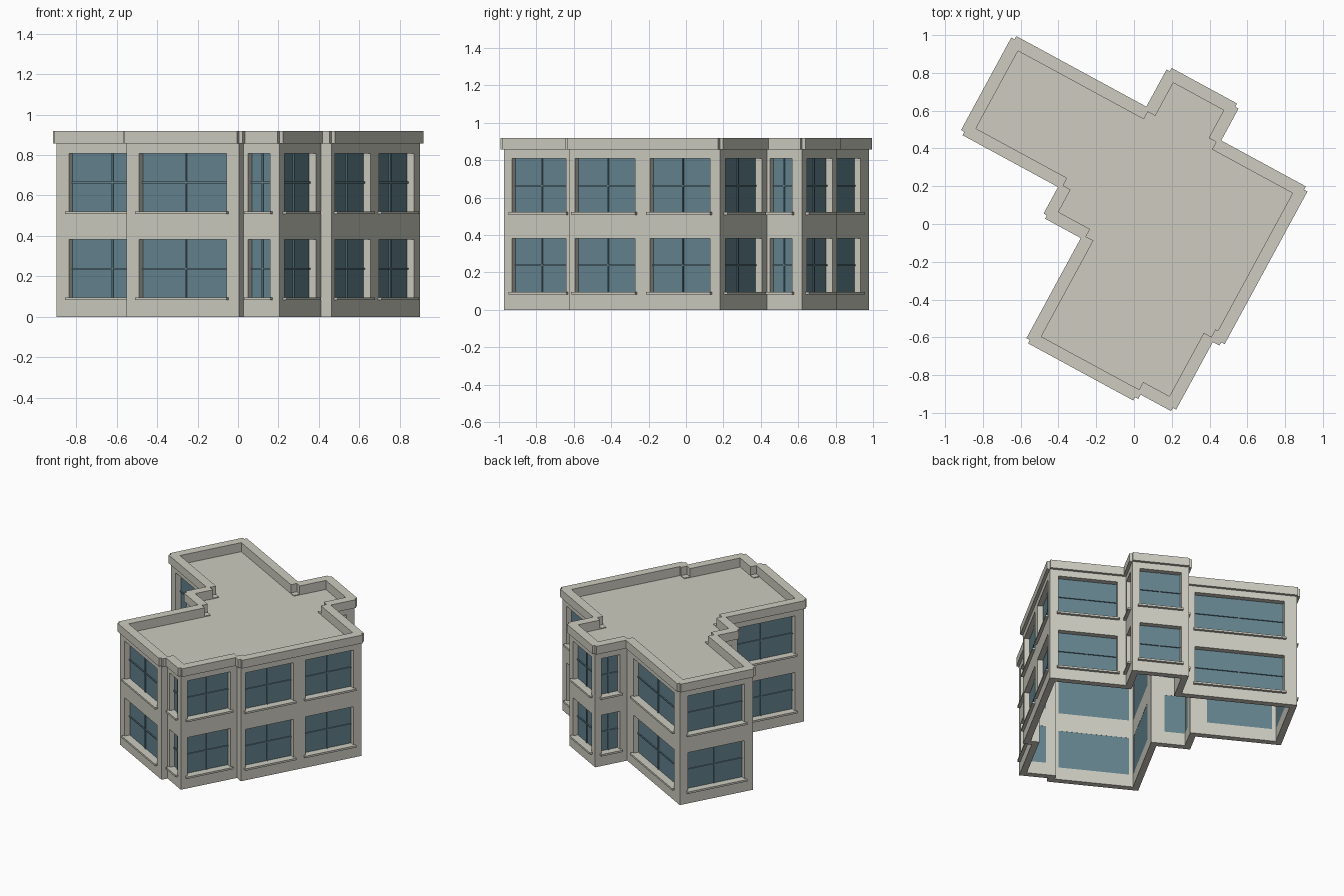
import bpy, bmesh, math
from mathutils import Vector, Matrix

old = bpy.data.objects.get("Cube")
if old:
    bpy.data.objects.remove(old, do_unlink=True)


def make_material(name, rgb):
    m = bpy.data.materials.new(name)
    m.use_nodes = True
    m.diffuse_color = (*rgb, 1)
    m.node_tree.nodes["Principled BSDF"].inputs["Base Color"].default_value = (*rgb, 1)
    return m


STONE = make_material("pale stone", (0.61, 0.60, 0.53))
GLASS = make_material("blue grey glass", (0.125, 0.225, 0.27))

TURN = Matrix.Rotation(math.radians(-28.5), 4, 'Z')
THICK, OVERHANG = 0.045, 0.02
WALL_TOP, TOP = 0.856, 0.918
STOREYS = [(0.094, 0.382), (0.52, 0.808)]

# Wall corners, clockwise, each with the windows (centre, width) of the wall that starts there
PLAN = [
    ((-1.022, 0.557), [(0.40, 0.62)]),
    ((-0.219, 0.557), [(0.125, 0.14)]),
    ((-0.219, 0.801), [(0.197, 0.288)]),
    ((0.175, 0.801), [(0.128, 0.134)]),
    ((0.175, 0.589), [(0.265, 0.41)]),
    ((0.705, 0.589), [(0.244, 0.365), (0.699, 0.365)]),
    ((0.705, -0.33), []),
    ((0.645, -0.33), [(0.2135, 0.329)]),
    ((0.645, -0.757), [(0.115, 0.124)]),
    ((0.442, -0.757), []),
    ((0.442, -0.803), [(0.317, 0.49)]),
    ((-0.192, -0.803), [(0.31, 0.48)]),
    ((-0.192, -0.18), [(0.118, 0.14)]),
    ((-0.427, -0.18), [(0.09, 0.086)]),
    ((-0.427, 0.0), [(0.298, 0.454)]),
    ((-1.022, 0.0), [(0.278, 0.43)]),
]
CORNERS = [Vector(p) for p, _ in PLAN]
COUNT = len(CORNERS)


def wall_frame(i):
    """Start, direction, outward normal and length of wall i."""
    a, b = CORNERS[i], CORNERS[(i + 1) % COUNT]
    d = (b - a).normalized()
    return a, d, Vector((-d.y, d.x)), (b - a).length


def inset(t):
    return [CORNERS[i] - t * (wall_frame(i - 1)[2] + wall_frame(i)[2]) for i in range(COUNT)]


def wall_box(bm, i, along, out, z):
    """Box set on wall i, from ranges along it, outward from it and in height."""
    a, d, n, _ = wall_frame(i)
    rings = []
    for h in z:
        flat = [a + d * s + n * o for s, o in
                ((along[0], out[0]), (along[1], out[0]), (along[1], out[1]), (along[0], out[1]))]
        rings.append([bm.verts.new((p.x, p.y, h)) for p in flat])
    lo, hi = rings
    bm.faces.new(lo)
    bm.faces.new(hi)
    for k in range(4):
        j = (k + 1) % 4
        bm.faces.new((lo[k], lo[j], hi[j], hi[k]))


def finish(bm, name, mat):
    bmesh.ops.recalc_face_normals(bm, faces=bm.faces)
    bm.transform(TURN)
    me = bpy.data.meshes.new(name)
    bm.to_mesh(me)
    bm.free()
    me.materials.append(mat)
    ob = bpy.data.objects.new(name, me)
    bpy.context.collection.objects.link(ob)
    return ob


# Outer walls: a hollow ring, open underneath
bm = bmesh.new()
loops = [[bm.verts.new((p.x, p.y, h)) for p in pts]
         for pts, h in ((CORNERS, 0), (CORNERS, WALL_TOP), (inset(THICK), WALL_TOP), (inset(THICK), 0))]
for a, b in zip(loops, loops[1:] + loops[:1]):
    for k in range(COUNT):
        j = (k + 1) % COUNT
        bm.faces.new((a[k], a[j], b[j], b[k]))
walls = finish(bm, "walls", STONE)

# Windows: openings, glass, glazing bars and sills
cut, glass, bars, sills = (bmesh.new() for _ in range(4))
BAR = 0.004
for i, (_, windows) in enumerate(PLAN):
    for centre, width in windows:
        l, r = centre - width / 2, centre + width / 2
        for lo, hi in STOREYS:
            mid = (lo + hi) / 2
            wall_box(cut, i, (l, r), (-THICK - 0.015, 0.02), (lo, hi))
            wall_box(glass, i, (l, r), (-THICK + 0.001, -THICK + 0.006), (lo, hi))
            face = (-THICK + 0.004, -THICK + 0.014)
            wall_box(bars, i, (centre - BAR, centre + BAR), face, (lo, hi))
            wall_box(bars, i, (l, r), face, (mid - BAR, mid + BAR))
            wall_box(sills, i, (l - 0.012, r + 0.012), (-0.005, 0.02), (lo - 0.012, lo + 0.002))
cutter = finish(cut, "opening_cutter", STONE)
cutter.hide_render = True
finish(glass, "window_glass", GLASS)
finish(bars, "glazing_bars", GLASS)
finish(sills, "window_sills", STONE)

mod = walls.modifiers.new("openings", 'BOOLEAN')
mod.operation, mod.solver, mod.object = 'DIFFERENCE', 'EXACT', cutter
bpy.context.view_layer.objects.active = walls
bpy.ops.object.modifier_apply(modifier=mod.name)
bpy.data.objects.remove(cutter, do_unlink=True)

# Parapet: one overhanging band per wall, leaving notched outer corners
bm = bmesh.new()
for i in range(COUNT):
    wall_box(bm, i, (0, wall_frame(i)[3]), (-THICK, OVERHANG), (WALL_TOP, TOP))
finish(bm, "parapet", STONE)

# Flat roof slab
bm = bmesh.new()
base = bm.faces.new([bm.verts.new((p.x, p.y, 0.83)) for p in inset(0.02)])
grown = bmesh.ops.extrude_face_region(bm, geom=[base], use_keep_orig=True)
bmesh.ops.translate(bm, vec=(0, 0, 0.02), verts=[v for v in grown["geom"] if isinstance(v, bmesh.types.BMVert)])
finish(bm, "roof", STONE)
